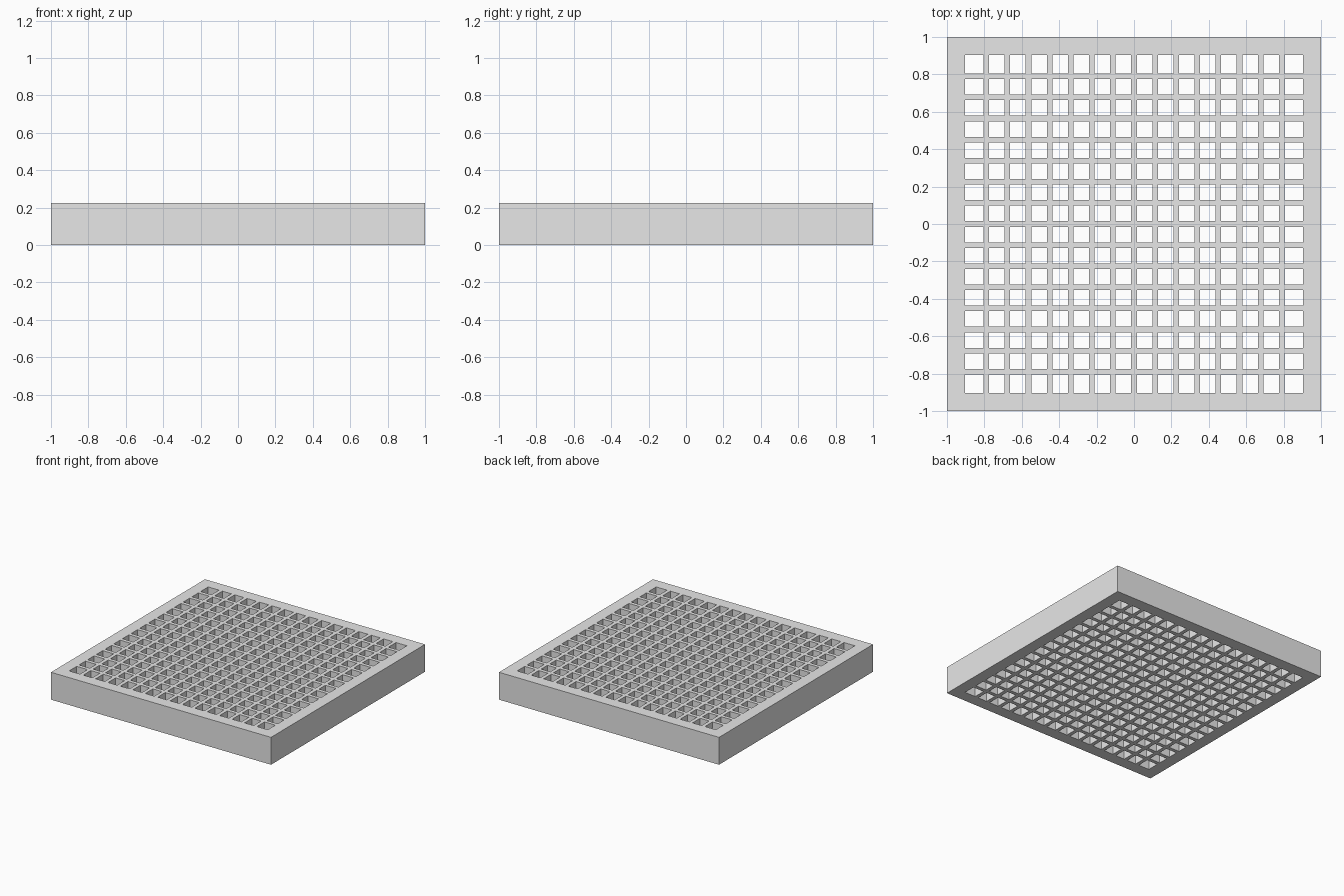
import bpy
import bmesh

HEIGHT = 0.225
INNER = 0.903      # half width of the opening inside the border
BARS = 15          # bars in each direction
PITCH = 0.1128     # distance between bar centres
BAR = 0.03         # bar thickness

cube = bpy.data.objects.get("Cube")
if cube:
    bpy.data.objects.remove(cube, do_unlink=True)

# Plain grey material
grey = bpy.data.materials.new("plain_grey")
grey.use_nodes = True
colour = (0.8, 0.8, 0.8, 1)
grey.diffuse_color = colour
grey.node_tree.nodes["Principled BSDF"].inputs["Base Color"].default_value = colour

# Grid lines alternate solid / open: border, hole, bar, hole, ..., border
lines = [-1, -INNER]
for i in range(BARS):
    centre = (i - (BARS - 1) / 2) * PITCH
    lines += [centre - BAR / 2, centre + BAR / 2]
lines += [INNER, 1]

# Flat lattice with the open cells left out
bm = bmesh.new()
verts = [[bm.verts.new((x, y, 0)) for x in lines] for y in lines]
for row in range(len(lines) - 1):
    for col in range(len(lines) - 1):
        if row % 2 and col % 2:
            continue
        bm.faces.new((verts[row][col], verts[row][col + 1],
                      verts[row + 1][col + 1], verts[row + 1][col]))

# Raise the lattice into a solid grate with square through holes
raised = bmesh.ops.extrude_face_region(bm, geom=bm.faces[:], use_keep_orig=True)
top = [v for v in raised["geom"] if isinstance(v, bmesh.types.BMVert)]
bmesh.ops.translate(bm, verts=top, vec=(0, 0, HEIGHT))
bmesh.ops.recalc_face_normals(bm, faces=bm.faces[:])

mesh = bpy.data.meshes.new("square_grate")
bm.to_mesh(mesh)
bm.free()
mesh.materials.append(grey)
grate = bpy.data.objects.new("square_grate", mesh)
bpy.context.collection.objects.link(grate)
